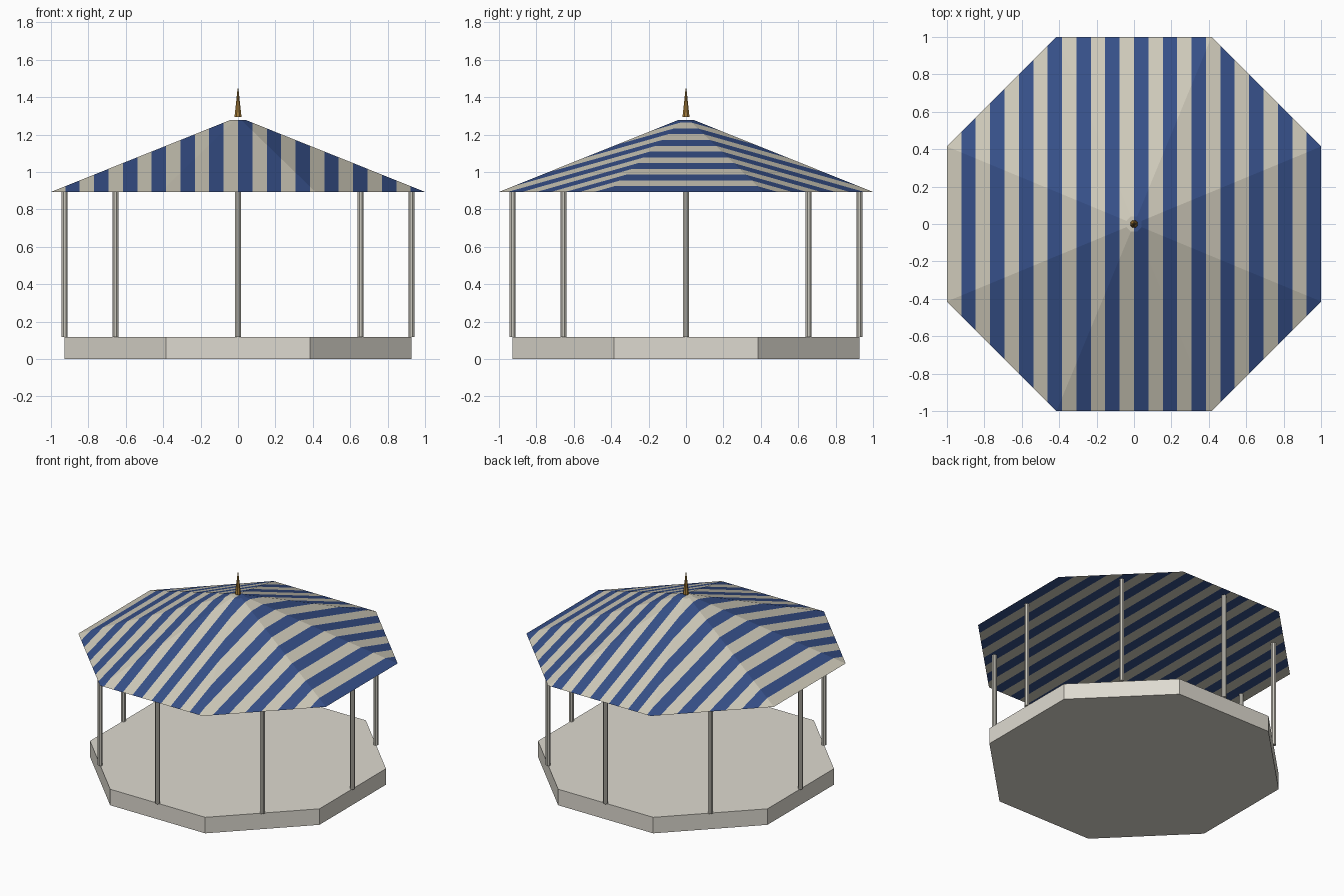
import bpy, bmesh, math

if "Cube" in bpy.data.objects:
    bpy.data.objects.remove(bpy.data.objects["Cube"])

def srgb(h):
    c = [int(h[i:i + 2], 16) / 255 for i in (0, 2, 4)]
    return [v / 12.92 if v <= 0.04045 else ((v + 0.055) / 1.055) ** 2.4 for v in c] + [1]

def material(name, h):
    m = bpy.data.materials.new(name)
    m.diffuse_color = srgb(h)
    m.use_nodes = True
    m.node_tree.nodes["Principled BSDF"].inputs["Base Color"].default_value = m.diffuse_color
    return m

stone = material("stone", "DEDAD0")
cream = material("canvas_cream", "CFCABA")
blue = material("canvas_blue", "365089")
steel = material("post_grey", "CBC8BE")
gold = material("finial_gold", "A57C38")

def frustum(name, mats, sides, r1, r2, z1, z2, x=0, y=0, cuts=()):
    """Prism with apothem r1 at the bottom and r2 at the top, flat side to the front."""
    bm = bmesh.new()
    rings = []
    for r, z in ((r1, z1), (r2, z2)):
        R = r / math.cos(math.pi / sides)
        rings.append([bm.verts.new((x + R * math.cos((i + .5) * math.tau / sides),
                                    y + R * math.sin((i + .5) * math.tau / sides), z))
                      for i in range(sides)])
    a, b = rings
    for i in range(sides):
        j = (i + 1) % sides
        bm.faces.new((a[i], a[j], b[j], b[i]))
    bm.faces.new(a[::-1])
    bm.faces.new(b)
    for c in cuts:
        bmesh.ops.bisect_plane(bm, geom=bm.verts[:] + bm.edges[:] + bm.faces[:],
                               dist=1e-5, plane_co=(c, 0, 0), plane_no=(1, 0, 0))
    if cuts:  # alternate stripes across x
        for f in bm.faces:
            f.material_index = int((f.calc_center_median().x + 1) * 13) % 2
    me = bpy.data.meshes.new(name)
    bm.to_mesh(me)
    bm.free()
    for m in mats:
        me.materials.append(m)
    ob = bpy.data.objects.new(name, me)
    bpy.context.collection.objects.link(ob)
    return ob

# Platform
frustum("platform", [stone], 8, 0.927, 0.927, 0, 0.117)

# Posts at the middle of each platform side
for k in range(8):
    t = k * math.tau / 8
    frustum(f"post_{k + 1}", [steel], 8, 0.0155, 0.0155, 0.117, 0.896,
            0.927 * math.cos(t), 0.927 * math.sin(t))

# Striped canopy, closed underneath
frustum("canopy", [cream, blue], 8, 1.0, 0.04, 0.893, 1.278,
        cuts=[-1 + i / 13 for i in range(1, 26)])

# Finial
frustum("finial", [gold], 8, 0.019, 0.002, 1.293, 1.447)
